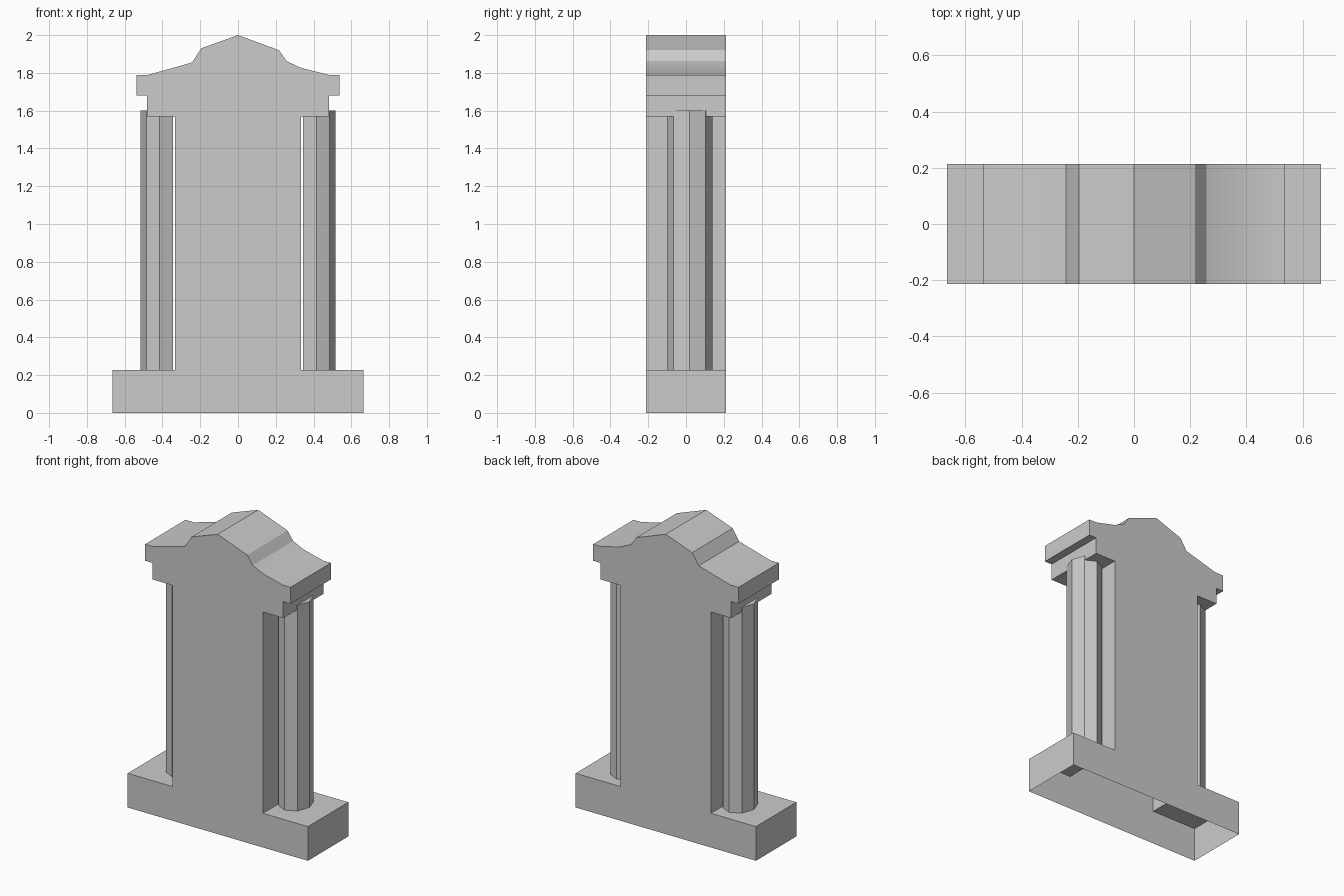
import bpy
import bmesh
import math

cube = bpy.data.objects.get("Cube")
if cube:
    bpy.data.objects.remove(cube, do_unlink=True)

# One plain stone colour
STONE = (0.6, 0.6, 0.6, 1.0)
stone = bpy.data.materials.new("grey stone")
stone.use_nodes = True
stone.diffuse_color = STONE
for node in stone.node_tree.nodes:
    if node.type == 'BSDF_PRINCIPLED':
        node.inputs["Base Color"].default_value = STONE


def prism(name, start, end, open_last=False):
    """Join two matching loops of points, with end caps."""
    bm = bmesh.new()
    a = [bm.verts.new(p) for p in start]
    b = [bm.verts.new(p) for p in end]
    bm.faces.new(a)
    bm.faces.new(b[::-1])
    count = len(a)
    for i in range(count - 1 if open_last else count):
        j = (i + 1) % count
        bm.faces.new((a[i], b[i], b[j], a[j]))
    if not open_last:
        bmesh.ops.recalc_face_normals(bm, faces=bm.faces)
    mesh = bpy.data.meshes.new(name)
    bm.to_mesh(mesh)
    bm.free()
    mesh.materials.append(stone)
    obj = bpy.data.objects.new(name, mesh)
    bpy.context.collection.objects.link(obj)
    return obj


# Monument body: plinth, slab, stepped cornice and pediment in one outline
DEPTH = 0.213
side = [(0.665, 0), (0.665, 0.228), (0.333, 0.228), (0.333, 1.57),
        (0.483, 1.57), (0.483, 1.68), (0.537, 1.68), (0.537, 1.79)]
right_roof = [(0.48, 1.79), (0.335, 1.826), (0.258, 1.862), (0.217, 1.92)]
left_roof = [(-0.195, 1.93), (-0.243, 1.855), (-0.475, 1.79)]
outline = side + right_roof + [(0, 2)] + left_roof
outline += [(-x, z) for x, z in reversed(side)]

# The underside is left open
body = prism("monument_body",
             [(x, -DEPTH, z) for x, z in outline],
             [(x, DEPTH, z) for x, z in outline], open_last=True)
bpy.context.view_layer.objects.active = body
body.select_set(True)
bpy.ops.object.shade_smooth_by_angle(angle=math.radians(25))
body.select_set(False)

# Faceted columns with a flat inner side, one at each shoulder
angles = [math.radians(d) for d in range(-135, 136, 45)]
for name, sign in (("left_column", 1), ("right_column", -1)):
    ring = [(sign * (0.415 + 0.1 * math.cos(t)), 0.019 + 0.12 * math.sin(t))
            for t in angles]
    prism(name, [(x, y, 0.228) for x, y in ring],
          [(x, y, 1.6) for x, y in ring])
